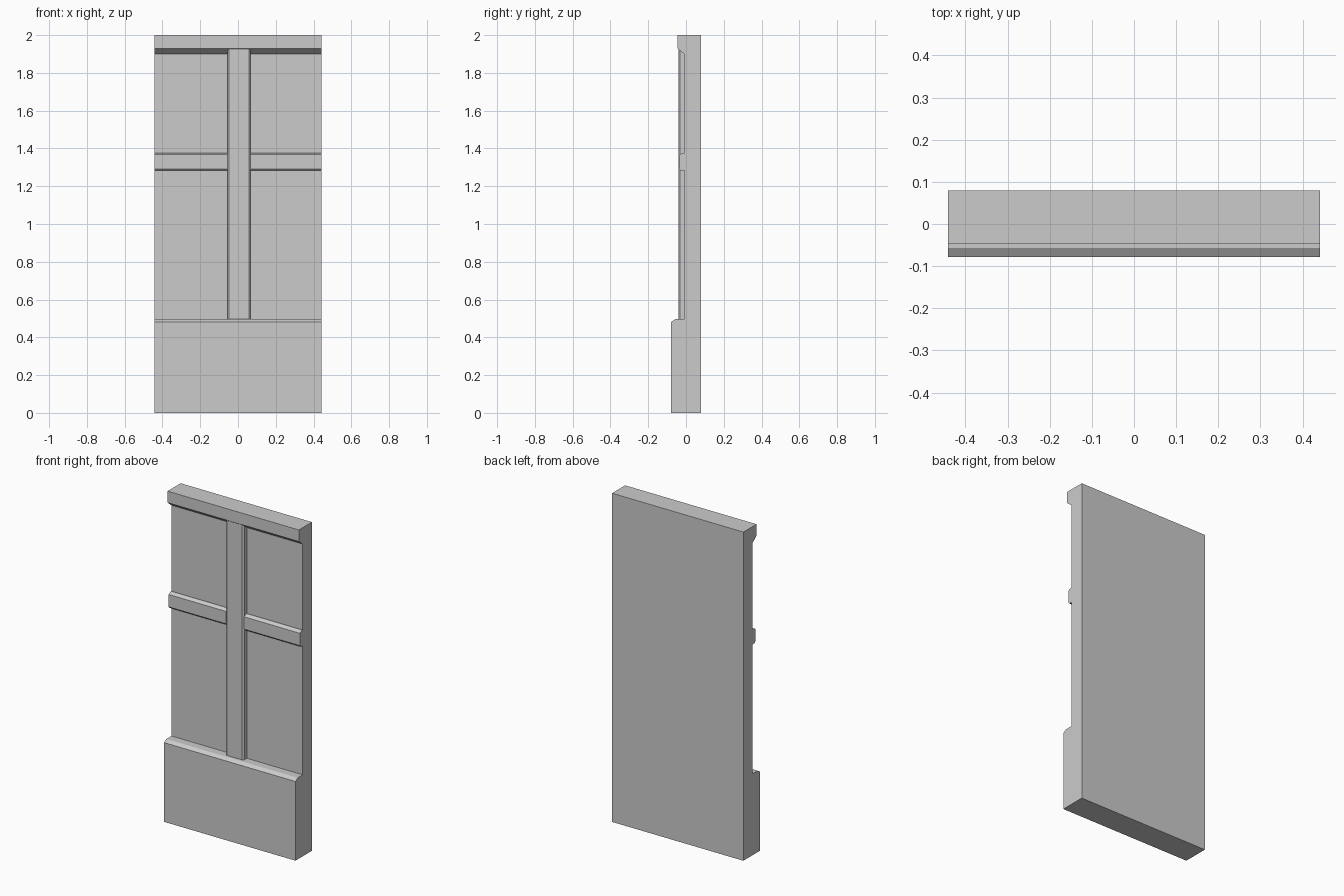
import bpy, bmesh

if "Cube" in bpy.data.objects:
    bpy.data.objects.remove(bpy.data.objects["Cube"])

HALF_W = 0.442    # half width of the wall
BACK = 0.0795     # back plane
PANEL = -0.009    # recessed panel face


def prism(name, points):
    """Closed solid from two matching end outlines (lists of 3D points)."""
    start, end = points
    bm = bmesh.new()
    a = [bm.verts.new(p) for p in start]
    b = [bm.verts.new(p) for p in end]
    bm.faces.new(a)
    bm.faces.new(b[::-1])
    n = len(a)
    for i in range(n):
        j = (i + 1) % n
        bm.faces.new((a[j], a[i], b[i], b[j]))
    bmesh.ops.recalc_face_normals(bm, faces=bm.faces)
    mesh = bpy.data.meshes.new(name)
    bm.to_mesh(mesh)
    bm.free()
    obj = bpy.data.objects.new(name, mesh)
    bpy.context.collection.objects.link(obj)
    return obj


def along_x(profile, x0, x1):
    return [[(x, y, z) for y, z in profile] for x in (x0, x1)]


def along_z(profile, z0, z1):
    return [[(x, y, z) for x, y in profile] for z in (z0, z1)]


# Wall body: plinth with chamfered top, recessed panel, top rail with sloped underside
wall = [(BACK, 0), (-0.0785, 0), (-0.0785, 0.482), (-0.057, 0.496),
        (PANEL, 0.496), (PANEL, 1.90), (-0.046, 1.93), (-0.046, 2.0), (BACK, 2.0)]
prism("wall_body", along_x(wall, -HALF_W, HALF_W))

# Upright post with chamfered edges, slightly right of centre
post = [(-0.055, PANEL), (-0.055, -0.033), (-0.047, -0.041),
        (0.057, -0.041), (0.066, -0.033), (0.066, PANEL)]
prism("upright_post", along_z(post, 0.496, 1.926))

# Chamfered cross rails on either side of the post
rail = [(PANEL, 1.283), (-0.027, 1.283), (-0.035, 1.292),
        (-0.035, 1.367), (-0.018, 1.377), (PANEL, 1.377)]
for side, x0, x1 in (("left", -HALF_W, -0.055), ("right", 0.066, HALF_W)):
    prism("cross_rail_" + side, along_x(rail, x0, x1))
